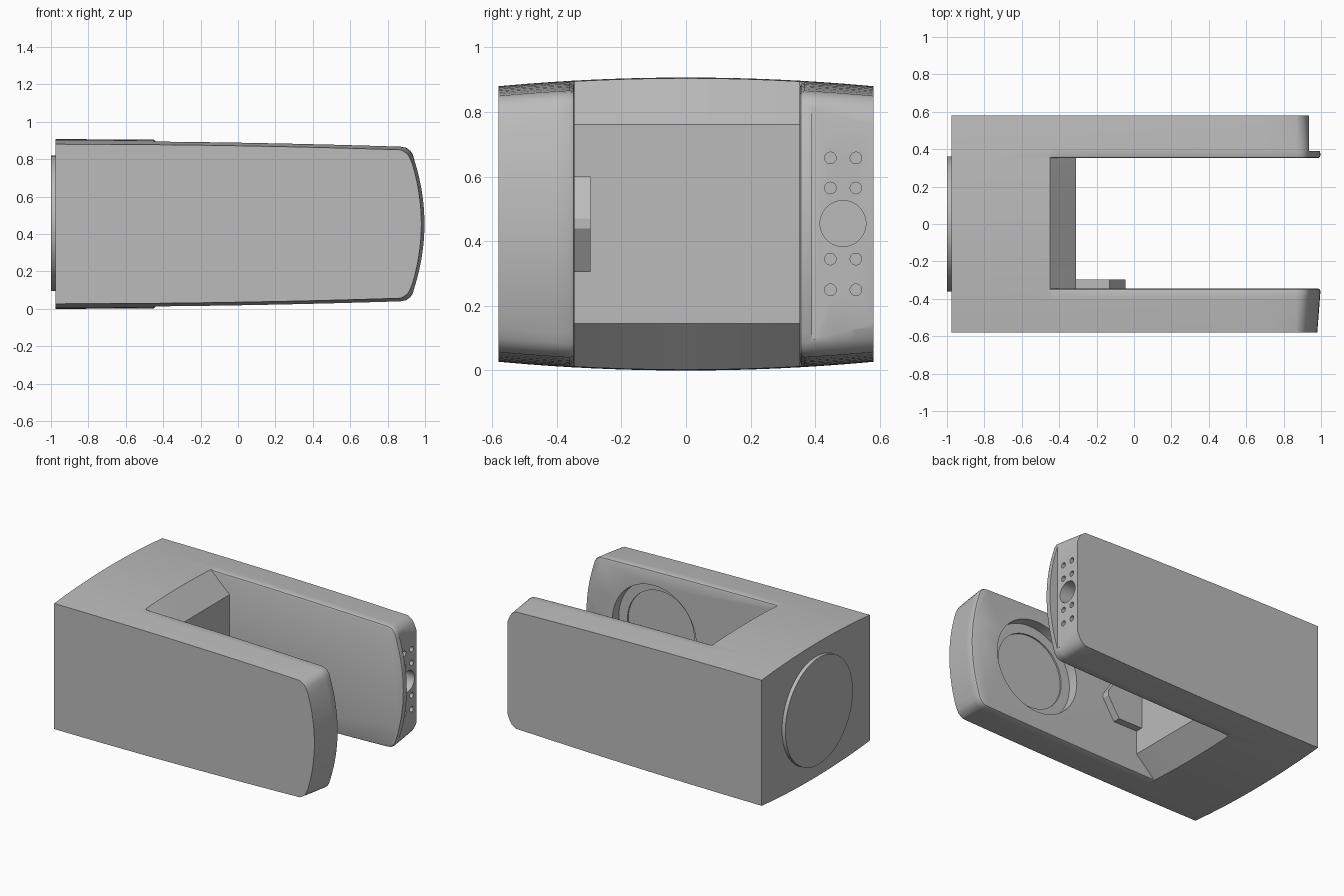
import bpy, bmesh, math
from mathutils import Matrix

if "Cube" in bpy.data.objects:
    bpy.data.objects.remove(bpy.data.objects["Cube"], do_unlink=True)

MID = 0.4535
BACK, FLARE, FLOOR = -0.975, -0.45, -0.31
FRONT_IN, REAR_IN, OUTER = -0.345, 0.352, 0.58

grey = bpy.data.materials.new("plain grey")
grey.use_nodes = True
grey.diffuse_color = (0.5, 0.5, 0.5, 1)
grey.node_tree.nodes["Principled BSDF"].inputs["Base Color"].default_value = (0.5, 0.5, 0.5, 1)


def finish(bm, name):
    bmesh.ops.recalc_face_normals(bm, faces=bm.faces)
    mesh = bpy.data.meshes.new(name)
    bm.to_mesh(mesh)
    bm.free()
    obj = bpy.data.objects.new(name, mesh)
    bpy.context.collection.objects.link(obj)
    mesh.materials.append(grey)
    return obj


def half_height(x, y):
    """Half height of the gently crowned body."""
    return MID - 0.027 * (y / OUTER) ** 2 - 0.03 * ((x - BACK) / 1.85) ** 2


def loft(name, sections, caps=True):
    """Skin rings of points, all with the same count."""
    bm = bmesh.new()
    rings = [[bm.verts.new(p) for p in s] for s in sections]
    n = len(rings[0])
    for a, b in zip(rings, rings[1:]):
        for i in range(n):
            j = (i + 1) % n
            bm.faces.new((a[i], a[j], b[j], b[i]))
    if caps:
        bm.faces.new(rings[0])
        bm.faces.new(rings[-1])
    return finish(bm, name)


def mirrored(upper, y):
    """Close an upper outline with its reflection below the middle."""
    lower = [(x, -dz) for x, dz in reversed(upper) if dz > 1e-6]
    return [(x, y, MID + dz) for x, dz in upper + lower]


def arm_section(y, inset, taper):
    long_edge = [BACK, -0.71, FLARE, -0.44, -0.2, 0.05, 0.3, 0.5, 0.7, 0.87]
    upper = [(x, half_height(x, y) - (inset if x > FLARE else 0)) for x in long_edge]
    top = half_height(0.87, y)
    # rounded corner followed by the bowed end
    for x, drop in ((0.9, 0.006), (0.922, 0.021), (0.936, 0.042)):
        upper.append((x - inset - taper, top - drop - inset * 0.5))
    for k in range(9):
        dz = (top - 0.075) * (1 - k / 8)
        upper.append((0.998 - 0.055 * (dz / 0.345) ** 2 - inset - taper, dz))
    return mirrored(upper, y)


def arm(name, inner, side):
    """Arm with softened slot edge."""
    steps = [(0, 0.014), (0.004, 0.005), (0.014, 0)]
    width = OUTER - abs(inner)
    steps += [(width * t, 0) for t in (0.25, 0.5, 0.75, 1)]
    return loft(name, [arm_section(inner + side * d, i, 0.018 * d / width) for d, i in steps])


def cylinder(name, radius, depth, axis, centre, segments=64):
    bm = bmesh.new()
    turn = Matrix.Rotation(math.pi / 2, 4, "Y" if axis == "X" else "X")
    bmesh.ops.create_cone(bm, cap_ends=True, segments=segments, radius1=radius,
                          radius2=radius, depth=depth,
                          matrix=Matrix.Translation(centre) @ turn)
    return finish(bm, name)


def box(name, low, high):
    bm = bmesh.new()
    bmesh.ops.create_cube(bm, size=1)
    for v in bm.verts:
        v.co = [l if c < 0 else h for c, l, h in zip(v.co, low, high)]
    return finish(bm, name)


def cut(obj, cutter):
    cutter.hide_render = True
    bpy.context.view_layer.objects.active = obj
    mod = obj.modifiers.new("cut", "BOOLEAN")
    mod.operation = "DIFFERENCE"
    mod.solver = "EXACT"
    mod.object = cutter
    bpy.ops.object.modifier_apply(modifier=mod.name)
    bpy.data.objects.remove(cutter, do_unlink=True)


# Two arms
front_arm = arm("front_arm", FRONT_IN, -1)
rear_arm = arm("rear_arm", REAR_IN, 1)

# Round stepped pocket inside the front arm
cut(front_arm, cylinder("pocket_cutter", 0.315, 0.14, "Y", (0.48, FRONT_IN, 0.465)))
cut(front_arm, cylinder("pocket_step_cutter", 0.25, 0.16, "Y", (0.48, FRONT_IN, 0.465)))

# Rear arm end: flat connector face behind a thin lip
END = 0.936
cut(rear_arm, box("notch_cutter", (END, 0.39, -0.1), (1.2, 0.7, 1.1)))
cut(rear_arm, cylinder("socket_cutter", 0.071, 0.2, "X", (END, 0.486, 0.455)))
for y in (0.447, 0.526):
    for z in (0.25, 0.345, 0.565, 0.658):
        cut(rear_arm, cylinder("pin_cutter", 0.018, 0.1, "X", (END, y, z), 24))

# Block joining the arms, with sloped slot floor
sections = []
for k in range(13):
    y = FRONT_IN + (REAR_IN - FRONT_IN) * k / 12
    upper = [(x, half_height(x, y)) for x in (BACK, -0.71, FLARE)] + [(FLOOR, 0.308)]
    sections.append(mirrored(upper, y))
back_block = loft("back_block", sections, caps=False)

# Round plate on the back
back_plate = cylinder("back_plate", 0.362, 0.035, "X", (-0.9825, 0, 0.457), 96)

# Chamfered tab beside the slot floor
outline = [(FLOOR - 0.02, 0.305), (-0.13, 0.305), (-0.045, 0.44),
           (-0.045, 0.47), (-0.13, 0.6), (FLOOR - 0.02, 0.6)]
slot_tab = loft("slot_tab", [[(x, y, z) for x, z in outline] for y in (FRONT_IN - 0.01, -0.296)])

# Shading
bpy.ops.object.select_all(action="DESELECT")
for obj in (front_arm, rear_arm, back_block, back_plate, slot_tab):
    obj.select_set(True)
    bpy.context.view_layer.objects.active = obj
bpy.ops.object.shade_smooth_by_angle(angle=math.radians(30))
